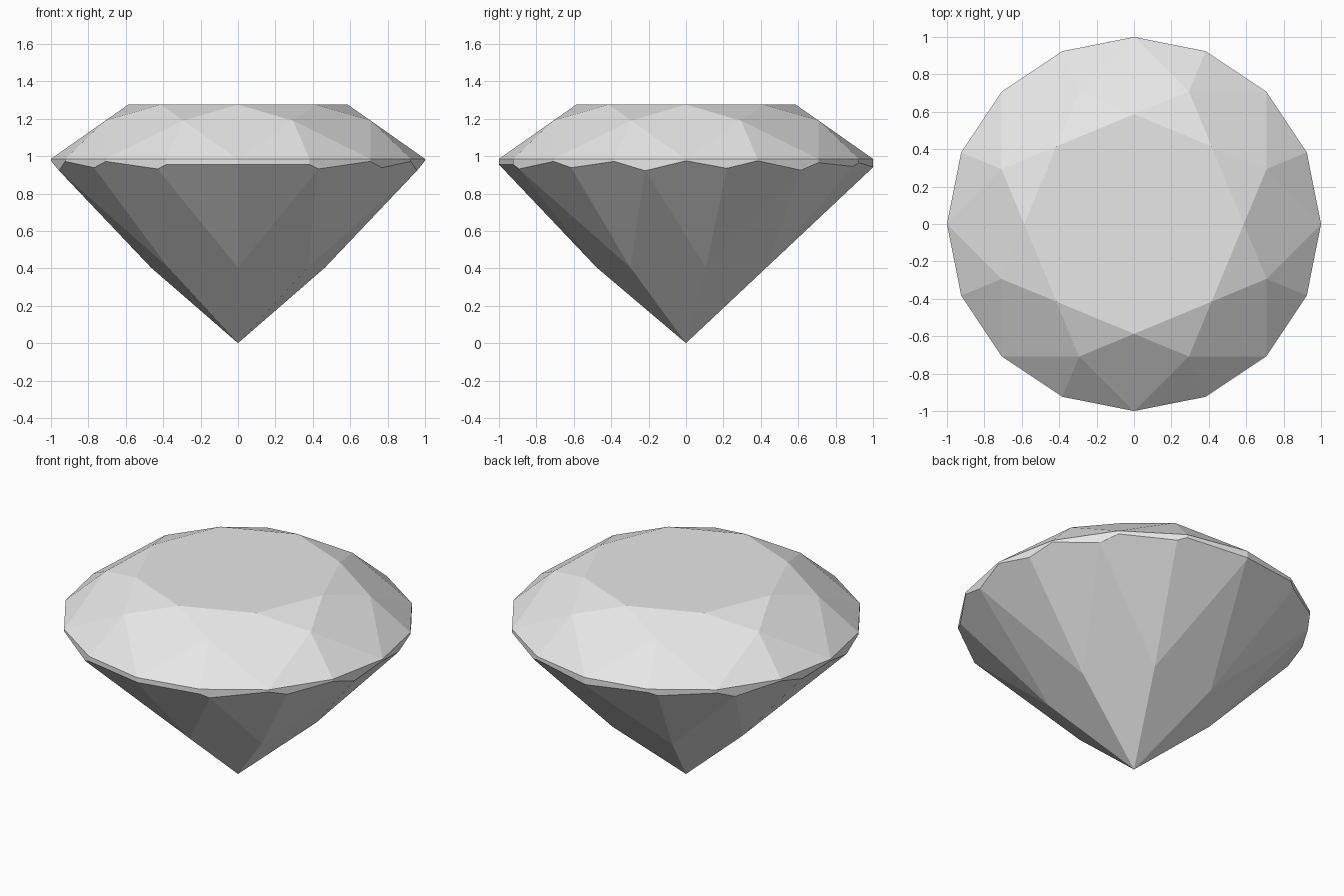
import bpy, bmesh
from math import sin, cos, radians
from mathutils import Vector

cube = bpy.data.objects.get("Cube")
if cube:
    bpy.data.objects.remove(cube, do_unlink=True)

GIRDLE_Z = 0.985      # upper edge of the girdle
TABLE_Z = 1.275       # flat top
TABLE_R = 0.587
STAR_R, STAR_Z = 0.767, 1.19


def polar(radius, degrees, z):
    a = radians(degrees)
    return Vector((radius * cos(a), radius * sin(a), z))


def ring(radius, count, z, start=0.0):
    return [polar(radius, start + 360 * i / count, z) for i in range(count)]


def hull(points):
    """Closed convex solid around the points."""
    solid = bmesh.new()
    for p in points:
        solid.verts.new(p)
    bmesh.ops.remove_doubles(solid, verts=solid.verts[:], dist=1e-4)
    result = bmesh.ops.convex_hull(solid, input=solid.verts[:])
    spare = [v for v in solid.verts if not v.link_faces]
    bmesh.ops.delete(solid, geom=spare, context='VERTS')
    return solid


def grind(solid, azimuth, slope, point):
    """Cut one downward facet through the point and return the new solid."""
    out = polar(slope, azimuth, -1.0).normalized()
    bmesh.ops.bisect_plane(
        solid, geom=solid.verts[:] + solid.edges[:] + solid.faces[:],
        dist=1e-5, plane_co=point, plane_no=out, clear_outer=True)
    points = [v.co.copy() for v in solid.verts]
    solid.free()
    return hull(points)


# Rough stone: eight-sided table and star points over a sixteen-sided girdle
gem = hull(ring(TABLE_R, 8, TABLE_Z) + ring(STAR_R, 8, STAR_Z, 22.5)
           + ring(1, 16, GIRDLE_Z) + ring(1, 16, -0.2))

# Pavilion: seven main facets to the point, each with two lower girdle facets
step = 360 / 7
for i in range(7):
    main = 90 + step * i
    gem = grind(gem, main, 0.94, Vector((0, 0, 0)))
for i in range(7):
    ridge = -90 + step * i
    for side in (-1, 1):
        azimuth = ridge + side * 11.25
        gem = grind(gem, azimuth, 1.074, polar(0.981, azimuth, 0.955))

# Merge the triangles of each flat facet
bmesh.ops.remove_doubles(gem, verts=gem.verts[:], dist=1e-3)
bmesh.ops.dissolve_limit(gem, angle_limit=0.01,
                         verts=gem.verts[:], edges=gem.edges[:])
bmesh.ops.recalc_face_normals(gem, faces=gem.faces[:])

mesh = bpy.data.meshes.new("cut_gem")
gem.to_mesh(mesh)
gem.free()
stone = bpy.data.objects.new("cut_gem", mesh)
bpy.context.collection.objects.link(stone)

# Plain pale grey
grey = bpy.data.materials.new("pale_grey")
grey.use_nodes = True
colour = (0.8, 0.8, 0.8, 1.0)
grey.diffuse_color = colour
for node in grey.node_tree.nodes:
    if node.type == 'BSDF_PRINCIPLED':
        node.inputs["Base Color"].default_value = colour
mesh.materials.append(grey)
